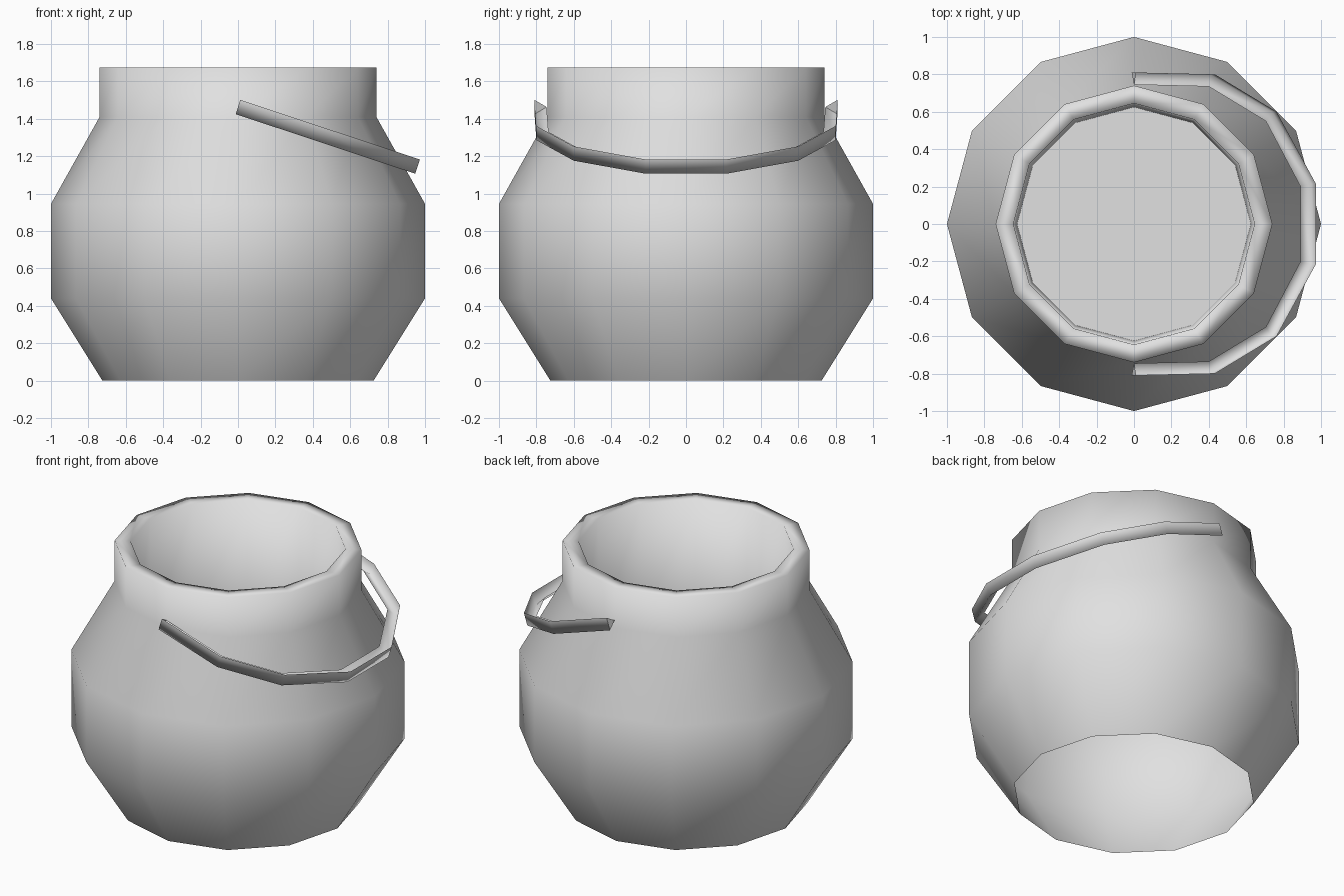
import bpy
import bmesh
from math import cos, sin, tau
from mathutils import Vector

cube = bpy.data.objects.get("Cube")
if cube:
    bpy.data.objects.remove(cube, do_unlink=True)

grey = bpy.data.materials.new("plain_grey")
grey.use_nodes = True
colour = (0.75, 0.75, 0.75, 1)
grey.diffuse_color = colour
grey.node_tree.nodes["Principled BSDF"].inputs["Base Color"].default_value = colour


def loft(rings, name, strips, start_cap):
    """Skin point rings with smooth strips, a flat end cap and an optional start cap."""
    bm = bmesh.new()
    loops = [[bm.verts.new(p) for p in ring] for ring in rings]
    for a, b in zip(loops, loops[1:]):
        for i in range(strips):
            j = (i + 1) % len(a)
            bm.faces.new((a[i], a[j], b[j], b[i])).smooth = True
    caps = [loops[-1]]
    if start_cap:
        caps.append(loops[0][::-1])
    for cap in caps:
        for edge in bm.faces.new(cap).edges:
            edge.smooth = False
    mesh = bpy.data.meshes.new(name)
    bm.to_mesh(mesh)
    bm.free()
    mesh.materials.append(grey)
    obj = bpy.data.objects.new(name, mesh)
    bpy.context.collection.objects.link(obj)


# Pot: twelve-sided bulging outside, open underneath, with a well inside the neck
SIDES = 12
profile = [(0.725, 0), (1, 0.44), (1, 0.945), (0.74, 1.41), (0.74, 1.675),
           (0.645, 1.675), (0.625, 0.92)]
rings = [[(r * cos(tau * i / SIDES), r * sin(tau * i / SIDES), z)
          for i in range(SIDES)] for r, z in profile]
loft(rings, "pot", SIDES, start_cap=False)

# Handle: triangular channel, open on top, swept round a tilted half loop
up = Vector((0.31, 0, 0.95)) * 0.04
outer = [(0, 0.81), (0.42, 0.8), (0.75, 0.6), (0.96, 0.215)]
inner = [(0, 0.745), (0.4, 0.735), (0.705, 0.55), (0.89, 0.2)]


def mirrored(path):
    return path + [(x, -y) for x, y in reversed(path)]


def tilted(x, y):
    return Vector((x, y, 1.463 - 0.332 * x))


rings = [[tilted(*i), tilted(*o) - up, tilted(*o) + up]
         for o, i in zip(mirrored(outer), mirrored(inner))]
loft(rings, "handle", 2, start_cap=True)
